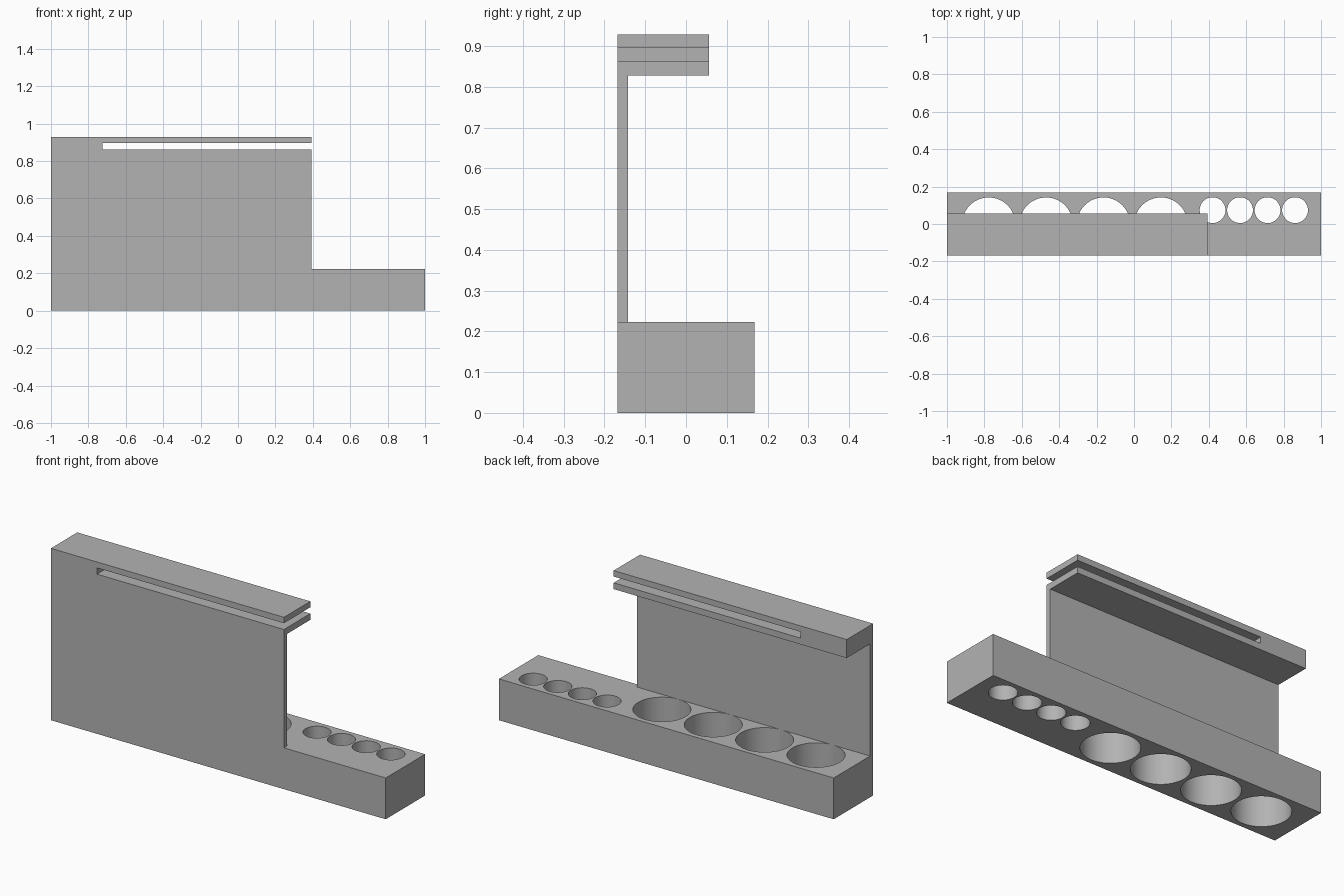
import bpy, bmesh, math
from mathutils import Matrix

if "Cube" in bpy.data.objects:
    bpy.data.objects.remove(bpy.data.objects["Cube"], do_unlink=True)

LEFT_END, RIGHT_END, HANGER_END = -1.0, 1.0, 0.392
FRONT, BACK = -0.168, 0.168
BASE_TOP, TOP = 0.223, 0.928

grey = bpy.data.materials.new("plain grey")
grey.use_nodes = True
grey.diffuse_color = (0.45, 0.45, 0.45, 1)
grey.node_tree.nodes["Principled BSDF"].inputs["Base Color"].default_value = grey.diffuse_color


def make_object(name, bm):
    bmesh.ops.recalc_face_normals(bm, faces=bm.faces)
    mesh = bpy.data.meshes.new(name)
    bm.to_mesh(mesh)
    bm.free()
    obj = bpy.data.objects.new(name, mesh)
    mesh.materials.append(grey)
    bpy.context.collection.objects.link(obj)
    return obj


def extrude_profile(name, points, x0, x1):
    """Extrude a (y, z) outline along x."""
    bm = bmesh.new()
    face = bm.faces.new([bm.verts.new((x0, y, z)) for y, z in points])
    ext = bmesh.ops.extrude_face_region(bm, geom=[face])
    moved = [v for v in ext["geom"] if isinstance(v, bmesh.types.BMVert)]
    bmesh.ops.translate(bm, verts=moved, vec=(x1 - x0, 0, 0))
    return make_object(name, bm)


def rectangle(y0, y1, z0, z1):
    return [(y0, z0), (y1, z0), (y1, z1), (y0, z1)]


def cut(obj, cutter):
    cutter.hide_render = True
    mod = obj.modifiers.new("cut", "BOOLEAN")
    mod.operation, mod.solver, mod.object = "DIFFERENCE", "EXACT", cutter
    bpy.ops.object.select_all(action="DESELECT")
    bpy.context.view_layer.objects.active = obj
    obj.select_set(True)
    bpy.ops.object.modifier_apply(modifier=mod.name)
    bpy.data.objects.remove(cutter, do_unlink=True)


# Base block with two rows of through holes
base = extrude_profile("base_block", rectangle(FRONT, BACK, 0, BASE_TOP), LEFT_END, RIGHT_END)
bm = bmesh.new()
for first_x, step, y, radius in ((-0.777, 0.307, 0.0, 0.142), (0.42, 0.147, 0.074, 0.069)):
    for i in range(4):
        bmesh.ops.create_cone(bm, cap_ends=True, segments=64, radius1=radius, radius2=radius,
                              depth=1, matrix=Matrix.Translation((first_x + i * step, y, 0.1)))
cut(base, make_object("hole_cutter", bm))
bpy.ops.object.shade_smooth_by_angle(angle=math.radians(30))

# Upright wall with an overhanging top ledge
WALL_BACK, LEDGE_BACK, LEDGE_BOTTOM = -0.142, 0.057, 0.828
outline = [(FRONT, BASE_TOP), (WALL_BACK, BASE_TOP), (WALL_BACK, LEDGE_BOTTOM),
           (LEDGE_BACK, LEDGE_BOTTOM), (LEDGE_BACK, TOP), (FRONT, TOP)]
hanger = extrude_profile("wall_and_ledge", outline, LEFT_END, HANGER_END)

# Horizontal slot through the ledge, open at one end
cut(hanger, extrude_profile("slot_cutter", rectangle(-0.4, 0.4, 0.862, 0.896), -0.725, 0.6))
